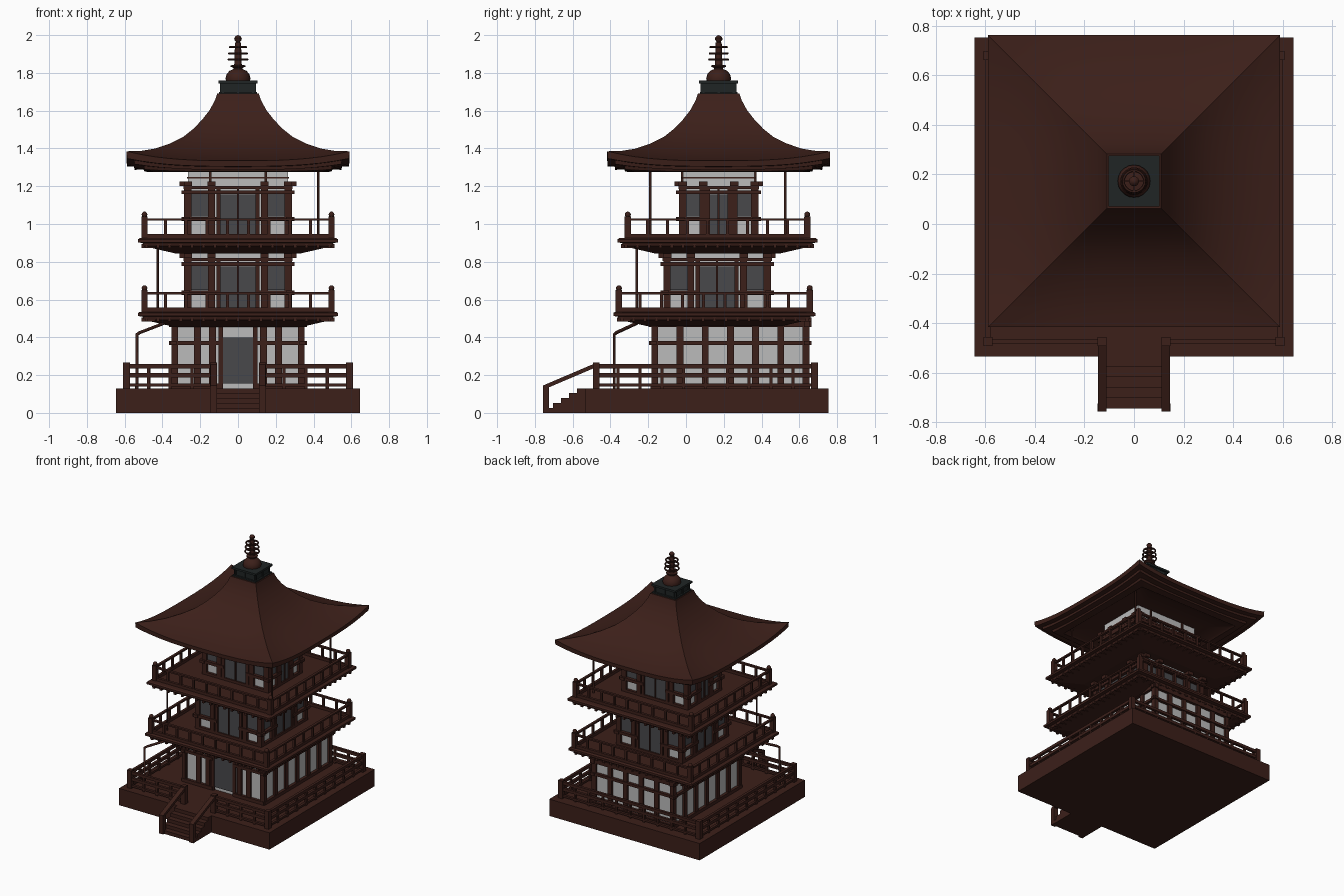
import bpy, bmesh, math
from mathutils import Matrix, Vector

if "Cube" in bpy.data.objects:
    bpy.data.objects.remove(bpy.data.objects["Cube"])


def material(name, r, g, b):
    m = bpy.data.materials.new(name)
    m.diffuse_color = (r, g, b, 1)
    m.use_nodes = True
    m.node_tree.nodes["Principled BSDF"].inputs["Base Color"].default_value = m.diffuse_color
    return m


WOOD = material("dark_wood", 0.045, 0.014, 0.010)
PLASTER = material("plaster", 0.50, 0.50, 0.50)
PANE = material("window_pane", 0.065, 0.065, 0.07)
IRON = material("dark_iron", 0.014, 0.018, 0.018)


def finish(name, bm, mat, smooth=False):
    me = bpy.data.meshes.new(name)
    bmesh.ops.recalc_face_normals(bm, faces=bm.faces)
    bm.to_mesh(me)
    bm.free()
    ob = bpy.data.objects.new(name, me)
    bpy.context.collection.objects.link(ob)
    me.materials.append(mat)
    if smooth:
        bpy.ops.object.select_all(action='DESELECT')
        ob.select_set(True)
        bpy.context.view_layer.objects.active = ob
        bpy.ops.object.shade_smooth_by_angle(angle=math.radians(35))
    return ob


def box(bm, x0, x1, y0, y1, z0, z1):
    m = Matrix.Translation(((x0 + x1) / 2, (y0 + y1) / 2, (z0 + z1) / 2))
    bmesh.ops.create_cube(bm, size=1, matrix=m @ Matrix.Diagonal((x1 - x0, y1 - y0, z1 - z0, 1)))


def boxes(name, mat, items):
    bm = bmesh.new()
    for b in items:
        box(bm, *b)
    return finish(name, bm, mat)


def on_side(side, cy, hx, hy, u0, u1, d0, d1, z0, z1):
    """Box on one side of a rectangle: u runs along the side, d is the distance outward."""
    if side == 'front':
        return (u0, u1, cy - hy - d1, cy - hy - d0, z0, z1)
    if side == 'back':
        return (u0, u1, cy + hy + d0, cy + hy + d1, z0, z1)
    if side == 'left':
        return (-hx - d1, -hx - d0, cy + u0, cy + u1, z0, z1)
    return (hx + d0, hx + d1, cy + u0, cy + u1, z0, z1)


SIDES = ('front', 'back', 'left', 'right')


def loft(name, mat, cy, rings, n=1, smooth=False):
    """Stack of rectangular rings (half x, half y, z, corner lift)."""
    bm = bmesh.new()
    loops = []
    for hx, hy, z, lift in rings:
        loop = []
        for k in range(4):
            for i in range(n):
                u = -1 + 2 * i / n
                a, b = [(u, -1), (1, u), (-u, 1), (-1, -u)][k]
                loop.append(bm.verts.new((a * hx, cy + b * hy, z + lift * abs(u) ** 3)))
        loops.append(loop)
    for a, b in zip(loops, loops[1:]):
        for i in range(4 * n):
            j = (i + 1) % (4 * n)
            bm.faces.new((a[i], a[j], b[j], b[i]))
    bm.faces.new(loops[0])
    bm.faces.new(loops[-1])
    return finish(name, bm, mat, smooth)


def railing(name, cy, hx, hy, z, h, rails, post, post_h, gap=0, step=0.12):
    it = []
    for s in SIDES:
        L = hx if s in ('front', 'back') else hy
        spans = [(-L, -gap), (gap, L)] if gap and s == 'front' else [(-L, L)]
        for a, b in spans:
            for r, t in rails:
                it.append(on_side(s, cy, hx, hy, a, b, -0.01, 0.01, z + r - t, z + r))
            n = round((b - a) / step)
            for i in range(1, n):
                u = a + (b - a) * i / n
                it.append(on_side(s, cy, hx, hy, u - .008, u + .008, -.008, .008, z, z + h - .005))
            if gap and s == 'front':
                u = a if a > 0 else b
                it.append((u - post, u + post, cy - hy - post, cy - hy + post, z, z + post_h))
    for sx in (-1, 1):
        for sy in (-1, 1):
            x, y = sx * hx, cy + sy * hy
            it.append((x - post, x + post, y - post, y + post, z, z + post_h))
    boxes(name, WOOD, it)


# Platform, stairs and platform fence
boxes("platform", WOOD, [(-.645, .645, -.536, .754, 0, .13)])
boxes("stairs", WOOD, [(-.146, .146, -.745 + .042 * i, -.53, .026 * i, .026 * (i + 1)) for i in range(5)])
railing("platform_fence", .103, .59, .578, .13, .125, [(.128, .022), (.08, .022), (.025, .015)],
        .018, .137, gap=.129, step=.115)
boxes("stair_posts", WOOD, [(s * .129 - .018, s * .129 + .018, -.758, -.725, 0, .14) for s in (-1, 1)])
for s, n in ((-1, "left"), (1, "right")):
    bm = bmesh.new()
    box(bm, s * .129 - .017, s * .129 + .017, -.757, -.475, .122, .145)
    for v in bm.verts:
        if v.co.y > -.6:
            v.co.z += .12
    finish("stair_handrail_" + n, bm, WOOD)

# Ground storey
cy, hx, hy = .235, .335, .40
boxes("ground_wall", PLASTER, [(-hx, hx, cy - hy, cy + hy, .13, .50)])
frame, C = [], (cy, hx, hy)
for s in SIDES:
    L = hx if s in ('front', 'back') else hy
    n = {'back': 5, 'left': 6, 'right': 6}.get(s)
    us = [-L + 2 * L * i / n for i in range(n + 1)] if n else [-.335, -.215, -.135, -.092, .092, .135, .215, .335]
    for u in us:
        w = .018 if s != 'front' or abs(u) > .1 else .012
        frame.append(on_side(s, *C, u - w, u + w, -.01, .016, .13, .49))
    for z0, z1, e in ((.13, .155, .015), (.36, .38, .03), (.455, .49, .03)):
        if s == 'front' and z0 < .4:
            for q in (-1, 1):
                a, b = sorted((q * .09, q * (L + e)))
                frame.append(on_side(s, *C, a, b, -.01, .022, z0, z1))
        else:
            frame.append(on_side(s, *C, -L - e, L + e, -.01, .022, z0, z1))
boxes("ground_frame", WOOD, frame)
boxes("ground_door", PANE, [on_side('front', *C, -.08, .08, -.01, .01, .155, .40)])


# Upper storeys: plaster core, timber frame, windows and doors
def storey(name, cy, hx, hy, z0, zb, ztop):
    """zb is the top of the head beam, ztop the top of the plaster core."""
    C = (cy, hx, hy)
    boxes(name + "_wall", PLASTER, [(-hx, hx, cy - hy, cy + hy, z0 - .03, ztop)])
    wood, pane = [], []
    for s in SIDES:
        L = hx if s in ('front', 'back') else hy
        d = .095 if L > .22 else .05
        for q in (-1, 1):
            for u, w in ((L, .019), (d + .045 * L / .265, .018), (d + .008, .011)):
                wood.append(on_side(s, *C, q * u - w, q * u + w, -.01, .02, z0, zb))
                if w > .015:
                    wood.append(on_side(s, *C, q * u - .022, q * u + .022, 0, .045, zb, zb + .025))
            a, b = sorted((q * (d + .06 * L / .265), q * (L - .016)))
            pane.append(on_side(s, *C, a, b, -.01, .008, z0 + .115, zb - .04))
            a, b = sorted((q * d, q * (L + .035)))
            wood.append(on_side(s, *C, a, b, -.01, .027, z0 + .09, z0 + .112))
        e = L + .035
        wood.append(on_side(s, *C, -e, e, -.01, .03, zb - .042, zb - .022))
        wood.append(on_side(s, *C, -L - .022, L + .022, -.01, .024, zb - .016, zb))
        wood.append(on_side(s, *C, -L - .015, L + .015, -.01, .02, z0, z0 + .02))
        wood.append(on_side(s, *C, -.005, .005, 0, .018, z0, zb))
        pane.append(on_side(s, *C, -d, d, -.01, .01, z0 + .02, zb - .045))
        wood.append(on_side(s, *C, -L - .004, L + .004, -.01, .006, zb + .04, zb + .05))
    boxes(name + "_frame", WOOD, wood)
    boxes(name + "_panes", PANE, pane)


storey("middle_storey", .165, .265, .265, .535, .82, .89)
storey("top_storey", .173, .265, .19, .925, 1.20, 1.305)
boxes("top_wall_strips", WOOD, [on_side(s, .173, .265, .19, u - .006, u + .006, -.005, .01, 1.2, 1.3)
                                for s in ('front', 'back') for u in (-.147, .147)])


# Balconies with sloping underside, rafters and railing
def balcony(name, cy, hx, hy, z, rx, ry):
    loft(name + "_deck", WOOD, cy, [(hx - .01, hy - .01, z, 0), (hx, hy, z - .006, 0), (hx, hy, z - .022, 0),
                                    (hx - .025, hy - .025, z - .026, 0), (hx - .03, hy - .03, z - .042, 0),
                                    (.335, .335, z - .08, 0)])
    raf = []
    for s in SIDES:
        L = hx if s in ('front', 'back') else hy
        n = 16
        for i in range(n + 1):
            u = (L - .045) * (-1 + 2 * i / n)
            raf.append(on_side(s, cy, hx, hy, u - .008, u + .008, -.09, -.02, z - .052, z - .03))
    boxes(name + "_rafters", WOOD, raf)
    railing(name + "_railing", cy, rx, ry, z, .10, [(.105, .012), (.022, .022)], .017, .115, step=.11)
    bm = bmesh.new()
    for sx in (-1, 1):
        for sy in (-1, 1):
            bmesh.ops.create_uvsphere(bm, u_segments=10, v_segments=6, radius=.016,
                                      matrix=Matrix.Translation((sx * rx, cy + sy * ry, z + .125)))
    finish(name + "_post_caps", bm, WOOD, True)


balcony("middle_balcony", .15, .53, .535, .535, .495, .505)
balcony("top_balcony", .167, .53, .53, .925, .495, .475)

# Sweeping roof with lifted corners and stepped eaves
prof = [(.11, 1.69, 0), (.122, 1.655, 0), (.15, 1.603, 0), (.19, 1.55, .002), (.235, 1.50, .005),
        (.29, 1.452, .009), (.36, 1.41, .016), (.44, 1.373, .026), (.52, 1.348, .038), (.59, 1.335, .05),
        (.588, 1.305, .042), (.55, 1.303, .035), (.548, 1.287, .03), (.50, 1.288, .02),
        (.495, 1.277, .012), (.44, 1.275, 0), (.425, 1.285, 0), (.27, 1.30, 0)]
loft("roof", WOOD, .173, [(r, r, z, l) for r, z, l in prof], 16, True)

# Roof cap
Y = .173
cap = [(-h, h, Y - h, Y + h, a, b) for h, a, b in ((.10, 1.685, 1.70), (.088, 1.70, 1.745), (.103, 1.745, 1.76))]
cap += [on_side(s, Y, .088, .088, u - .006, u + .006, -.002, .007, 1.70, 1.745)
        for s in SIDES for u in (-.08, 0, .08)]
boxes("roof_cap", IRON, cap)

# Spire turned on an axis, with rings
bm = bmesh.new()
pts = [(0, 1.755), (.063, 1.757), (.066, 1.772), (.06, 1.793), (.045, 1.811), (.024, 1.82), (.024, 1.826),
       (.04, 1.833), (.04, 1.84), (.02, 1.842), (.016, 1.96), (.010, 1.963), (.019, 1.975), (.02, 1.984),
       (.012, 1.995), (0, 2.0)]
vs = [bm.verts.new((r, Y, z)) for r, z in pts]
es = [bm.edges.new(p) for p in zip(vs, vs[1:])]
bmesh.ops.spin(bm, geom=vs + es, cent=(0, Y, 0), axis=(0, 0, 1), angle=math.tau, steps=20)
bmesh.ops.remove_doubles(bm, verts=bm.verts, dist=1e-5)
finish("spire", bm, WOOD, True)
for i, (z, r) in enumerate(((1.87, .05), (1.903, .047), (1.936, .043))):
    bpy.ops.mesh.primitive_torus_add(location=(0, Y, z), major_radius=r, minor_radius=.006,
                                     major_segments=20, minor_segments=6)
    bpy.context.object.name = "spire_ring_%d" % (i + 1)
    bpy.context.object.data.materials.append(WOOD)
boxes("ring_spokes", WOOD, [b for z in (1.87, 1.903, 1.936) for b in
      ((-.043, .043, Y - .004, Y + .004, z - .004, z + .004), (-.004, .004, Y - .043, Y + .043, z - .004, z + .004))])


# Drain pipes and slim roof props
def pipe(name, pts, r):
    cu = bpy.data.curves.new(name, 'CURVE')
    cu.dimensions, cu.bevel_depth, cu.bevel_resolution, cu.use_fill_caps = '3D', r, 1, True
    sp = cu.splines.new('POLY')
    sp.points.add(len(pts) - 1)
    for p, c in zip(sp.points, pts):
        p.co = (*c, 1)
    cu.materials.append(WOOD)
    bpy.context.collection.objects.link(bpy.data.objects.new(name, cu))


pipe("lower_drain_pipe", [(-.535, -.38, .13), (-.535, -.38, .415), (-.52, -.368, .425), (-.39, -.26, .475)], .009)
pipe("middle_drain_pipe", [(-.425, -.26, .53), (-.425, -.26, .88)], .007)
pipe("front_roof_prop", [(.425, -.19, .92), (.425, -.19, 1.29)], .007)
pipe("back_roof_prop", [(.425, .525, .92), (.425, .525, 1.29)], .007)
